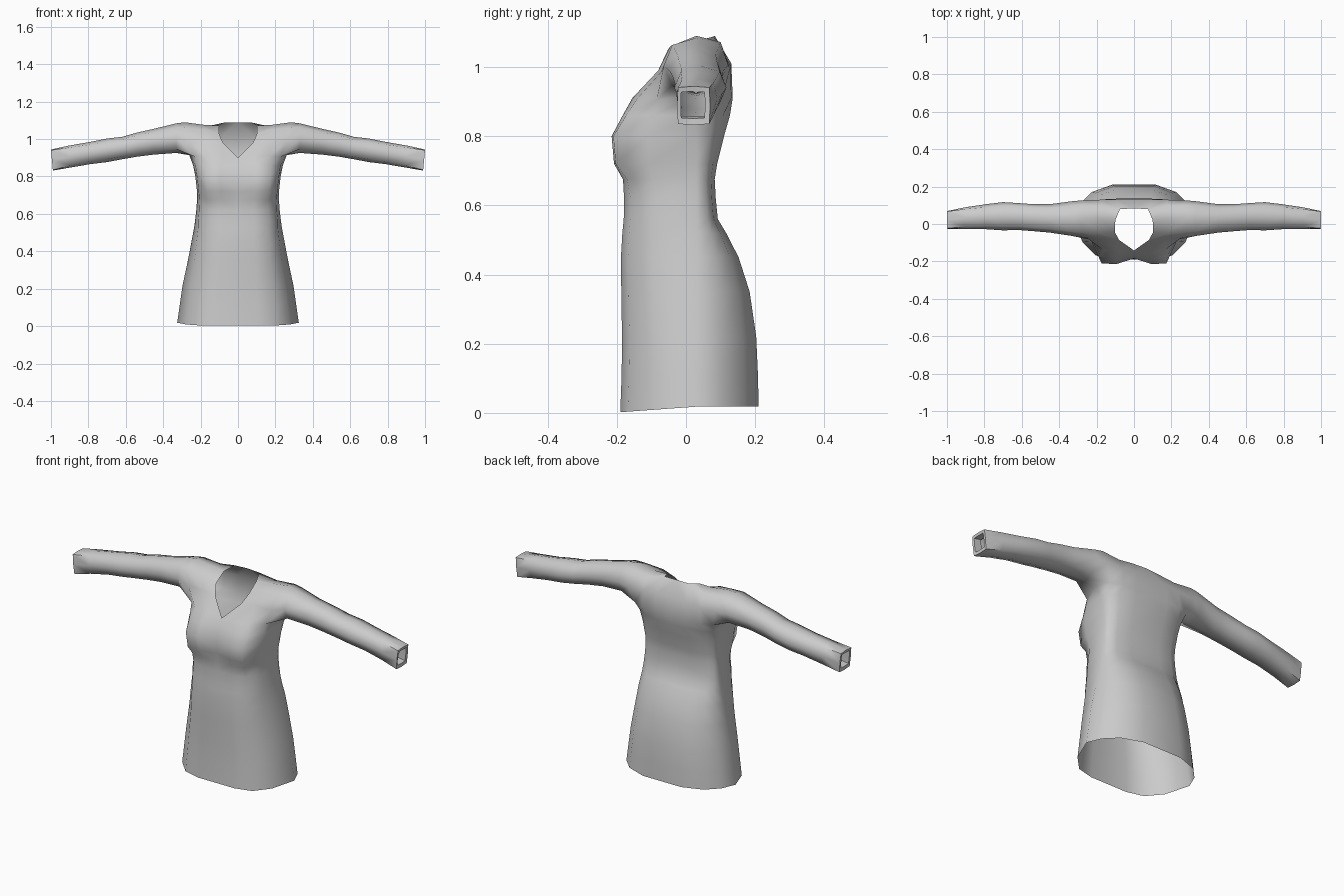
import bpy, bmesh, math

if "Cube" in bpy.data.objects:
    bpy.data.objects.remove(bpy.data.objects["Cube"])

fabric = bpy.data.materials.new("grey fabric")
fabric.diffuse_color = (0.6, 0.6, 0.6, 1)
fabric.use_nodes = True
fabric.node_tree.nodes["Principled BSDF"].inputs["Base Color"].default_value = fabric.diffuse_color

bm = bmesh.new()
MID = 0.03  # y of the side seam


def verts(points):
    return [bm.verts.new(p) for p in points]


def bridge(a, b, closed=False):
    n = len(a)
    for i in range(n if closed else n - 1):
        j = (i + 1) % n
        bm.faces.new((a[i], a[j], b[j], b[i]))


# Torso half sections: centre front round the side to centre back,
# as (fraction of half width, fraction of depth)
SKIRT = [(0, 1), (.34, 1), (.63, .9), (.85, .57), (1, 0),
         (.9, .42), (.7, .78), (.36, 1), (0, 1)]
WAIST = [(0, 1), (.38, 1), (.72, .91), (.93, .58), (1, 0),
         (.95, .5), (.77, .8), (.4, 1), (0, 1)]
BUST = [(0, 1), (.42, 1), (.76, .98), (.96, .58), (1, 0),
        (.95, .5), (.77, .8), (.4, 1), (0, 1)]


def torso_ring(z, w, yf, yb, skirt=0, bust=0, dip=0, drop=0):
    pts = []
    for i in range(9):
        fx, fy = [WAIST[i][k] + skirt * (SKIRT[i][k] - WAIST[i][k])
                  + bust * (BUST[i][k] - WAIST[i][k]) for k in (0, 1)]
        y = MID + ((yf if i < 4 else yb) - MID) * fy
        pts.append((w * fx, y + (dip if i == 0 else 0), z - (drop * fy if i < 4 else 0)))
    return verts(pts)


# z, half width, front y, back y, skirt, bust, centre hollow, front drop
rows = [(.018, .325, -.19, .21, 1, 0, 0, .016),
        (.11, .312, -.186, .208, 1),
        (.22, .296, -.185, .203, 1),
        (.35, .268, -.187, .184, .8),
        (.45, .249, -.188, .152, .5),
        (.52, .236, -.184, .116, .3),
        (.56, .230, -.18, .092),
        (.62, .223, -.179, .086),
        (.675, .219, -.182, .083, 0, .5, .004),
        (.72, .219, -.208, .09, 0, 1, .028),
        (.80, .228, -.215, .11, 0, 1, .031),
        (.86, .24, -.183, .127, 0, .6, .016)]
rings = [torso_ring(*r) for r in rows]
for a, b in zip(rings, rings[1:]):
    bridge(a, b)

# Chest ring at armpit height
F0, F1, F2, F3, S, B3, B2, B1, B0 = chest = verts([
    (0, -.142, .90), (.078, -.155, .91), (.165, -.14, .91), (.226, -.085, .905),
    (.262, MID, .918), (.24, .105, .91), (.18, .131, .91), (.095, .135, .91),
    (0, .135, .91)])
bridge(rings[-1], chest)

# Yoke rows, from the neckline outwards to the armhole
f1, f2, f3 = f = verts([(.08, -.085, .98), (.16, -.08, .99), (.255, -.072, .985)])
g1, g2, g3 = g = verts([(.102, -.045, 1.03), (.175, -.052, 1.05), (.275, -.045, 1.06)])
s1, s2, s3 = s = verts([(.10, .02, 1.072), (.18, .03, 1.076), (.285, MID, 1.09)])
h1, h2, h3 = h = verts([(.075, .08, 1.088), (.175, .095, 1.066), (.28, .10, 1.072)])
b0, b1, b2, b3 = b = verts([(0, .131, 1.01), (.09, .131, 1.01), (.175, .13, 1.0),
                            (.268, .127, .995)])
h0 = bm.verts.new((0, .083, 1.09))
bm.faces.new((F0, F1, f1))
bridge([F1, F2, F3], f)
bridge(f, g)
bridge(g, s)
bridge(s, h)
bridge([h0] + h, b)
bridge(b, [B0, B1, B2, B3])

# Sleeve: x, bottom, top, front, back, corner squareness, outward lean of top
armhole = [S, F3, f3, g3, s3, h3, b3, B3]
sleeve = [(.33, .926, 1.084, -.064, .122, .74, 0),
          (.45, .917, 1.055, -.046, .106, .74, 0),
          (.54, .906, 1.035, -.038, .106, .76, 0),
          (.62, .892, 1.012, -.032, .112, .76, 0),
          (.70, .877, 1.003, -.034, .117, .74, 0),
          (.79, .866, .985, -.028, .106, .76, 0),
          (.90, .848, .965, -.026, .09, .82, .005),
          (.995, .832, .944, -.026, .07, .94, .005),
          (.993, .851, .929, -.015, .055, .96, .004),  # cuff rim
          (.95, .857, .937, -.015, .057, .96, .004)]   # cuff lining
OCT = [(0, -1), (-1, -1), (-1, 0), (-1, 1), (0, 1), (1, 1), (1, 0), (1, -1)]
last = armhole
for x, z0, z1, y0, y1, k, lean in sleeve:
    ring = []
    for u, v in OCT:
        c = k if u and v else 1
        ring.append(bm.verts.new((x + lean * v, (y0 + y1) / 2 + u * c * (y1 - y0) / 2,
                                  (z0 + z1) / 2 + v * c * (z1 - z0) / 2)))
    bridge(last, ring, True)
    last = ring

# Mirror the half garment and weld the centre line
geom = bm.verts[:] + bm.edges[:] + bm.faces[:]
bmesh.ops.mirror(bm, geom=geom, axis='X', merge_dist=0.0005)
bmesh.ops.remove_doubles(bm, verts=bm.verts[:], dist=0.0005)
bmesh.ops.recalc_face_normals(bm, faces=bm.faces[:])
# Outward normals: the frontmost face must look towards -y
low = min(bm.faces, key=lambda p: p.calc_center_median().y)
if low.normal.y > 0:
    bmesh.ops.reverse_faces(bm, faces=bm.faces[:])

mesh = bpy.data.meshes.new("tunic")
bm.to_mesh(mesh)
bm.free()
mesh.materials.append(fabric)
tunic = bpy.data.objects.new("tunic", mesh)
bpy.context.collection.objects.link(tunic)
bpy.context.view_layer.objects.active = tunic
tunic.select_set(True)
bpy.ops.object.shade_smooth_by_angle(angle=math.radians(70))
